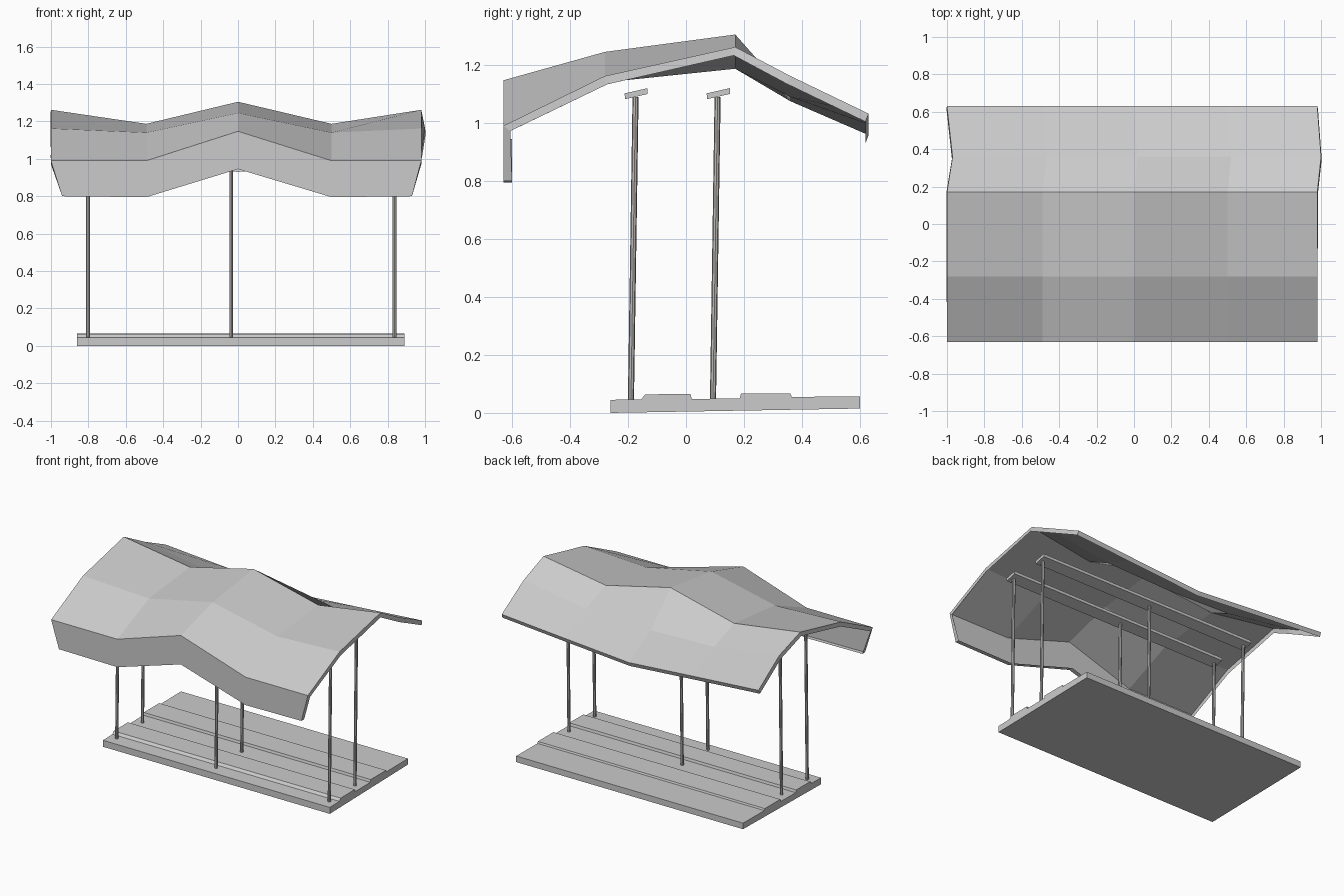
import bpy
import bmesh
from mathutils import Vector

cube = bpy.data.objects.get("Cube")
if cube:
    bpy.data.objects.remove(cube, do_unlink=True)


def material(name, colour):
    m = bpy.data.materials.new(name)
    m.use_nodes = True
    m.diffuse_color = colour
    m.node_tree.nodes["Principled BSDF"].inputs["Base Color"].default_value = colour
    return m


pale_grey = material("pale grey", (0.6, 0.6, 0.6, 1))
post_grey = material("post grey", (0.52, 0.5, 0.48, 1))


def add_object(name, bm, mat):
    mesh = bpy.data.meshes.new(name)
    bm.to_mesh(mesh)
    bm.free()
    mesh.materials.append(mat)
    obj = bpy.data.objects.new(name, mesh)
    bpy.context.collection.objects.link(obj)
    return obj


def extrude_along_x(name, profile, x0, x1, mat):
    """Solid with a (y, z) section running along x."""
    bm = bmesh.new()
    face = bm.faces.new([bm.verts.new((x0, y, z)) for y, z in profile])
    out = bmesh.ops.extrude_face_region(bm, geom=[face])
    moved = [v for v in out["geom"] if isinstance(v, bmesh.types.BMVert)]
    bmesh.ops.translate(bm, verts=moved, vec=(x1 - x0, 0, 0))
    bmesh.ops.recalc_face_normals(bm, faces=bm.faces)
    return add_object(name, bm, mat)


# Canopy: folded sheet; each row is y, left end, right end, and heights at end, valley, peak
rows = [
    (-0.63, -0.94, 0.93, 0.80, 0.795, 0.945),
    (-0.63, -1.00, 0.98, 0.99, 0.99, 1.147),
    (-0.28, -1.00, 0.98, 1.162, 1.14, 1.245),
    (0.17, -1.00, 0.98, 1.262, 1.187, 1.305),
    (0.36, -0.97, 1.00, 1.162, 1.09, 1.075),
    (0.63, -1.00, 0.98, 1.032, 0.995, 0.958),
]
bm = bmesh.new()
grid = []
for y, x0, x1, end, valley, peak in rows:
    shift = 0.02 if y == 0.36 else 0
    xs = (x0, -0.49 + shift, shift, 0.5 + shift, x1)
    zs = (end, valley, peak, valley, end)
    grid.append([bm.verts.new((x, y, z)) for x, z in zip(xs, zs)])
for low, high in zip(grid, grid[1:]):
    for i in range(len(low) - 1):
        bm.faces.new((low[i], low[i + 1], high[i + 1], high[i]))
canopy = add_object("canopy", bm, pale_grey)
rim = canopy.modifiers.new("rim", "SOLIDIFY")
rim.thickness = 0.03
rim.offset = -1
rim.use_rim_only = True

# Platform: stepped slab with two raised strips
platform = [(-0.26, 0), (0.6, 0.015), (0.6, 0.057), (0.365, 0.055),
            (0.36, 0.067), (0.19, 0.067), (0.185, 0.05), (0.02, 0.048),
            (0.015, 0.065), (-0.14, 0.064), (-0.155, 0.047), (-0.26, 0.045)]
extrude_along_x("platform", platform, -0.86, 0.89, pale_grey)

# Two rows of slightly leaning posts, each under a tilted beam
for row, foot_y in (("front", -0.19), ("back", 0.093)):
    top_y = foot_y + 0.016
    beam = [(top_y - 0.036, 1.082), (top_y + 0.042, 1.1),
            (top_y + 0.042, 1.12), (top_y - 0.038, 1.102)]
    extrude_along_x(row + "_beam", beam, -0.83, 0.865, pale_grey)
    for side, x in (("right", -0.802), ("middle", -0.036), ("left", 0.837)):
        foot, top = Vector((x, foot_y, 0.04)), Vector((x, top_y, 1.09))
        axis = top - foot
        bm = bmesh.new()
        bmesh.ops.create_cone(bm, cap_ends=True, segments=8, radius1=0.0105,
                              radius2=0.0105, depth=axis.length)
        turn = Vector((0, 0, 1)).rotation_difference(axis).to_matrix()
        bmesh.ops.rotate(bm, verts=bm.verts, cent=(0, 0, 0), matrix=turn)
        bmesh.ops.translate(bm, verts=bm.verts, vec=(foot + top) / 2)
        add_object(f"{row}_{side}_post", bm, post_grey)
